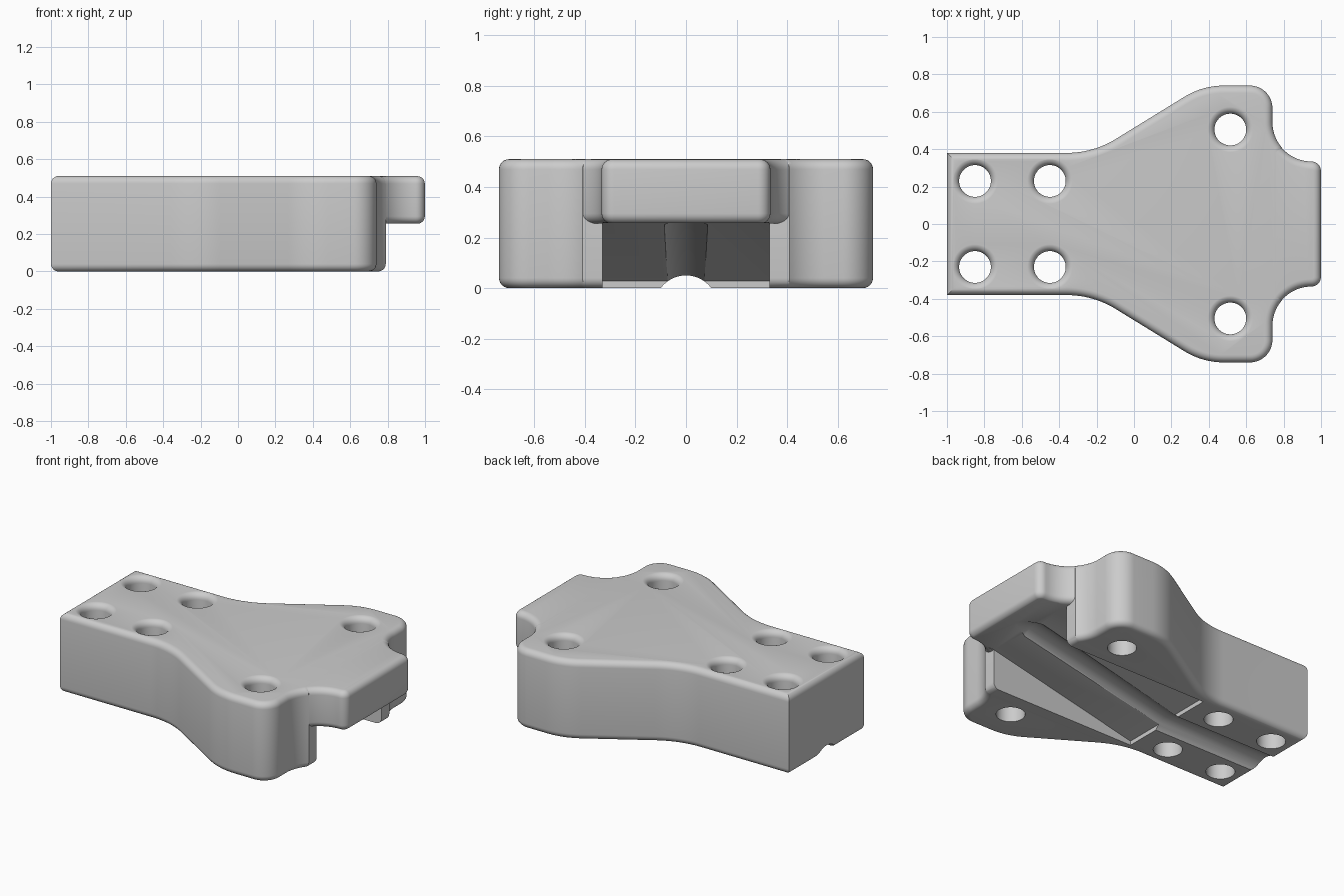
import bpy, bmesh, math
from mathutils import Vector

if "Cube" in bpy.data.objects:
    bpy.data.objects.remove(bpy.data.objects["Cube"])

TOP, R = 0.51, 0.04
grey = bpy.data.materials.new("light grey")
grey.diffuse_color = (0.6, 0.6, 0.6, 1)
grey.use_nodes = True
grey.node_tree.nodes["Principled BSDF"].inputs["Base Color"].default_value = grey.diffuse_color


def loft(name, rings):
    """Solid made of matching closed rings with flat end caps."""
    bm = bmesh.new()
    vs = [[bm.verts.new(p) for p in ring] for ring in rings]
    n = len(vs[0])
    for a, b in zip(vs, vs[1:]):
        for i in range(n):
            j = (i + 1) % n
            bm.faces.new((a[i], a[j], b[j], b[i]))
    bm.faces.new(vs[0])
    bm.faces.new(vs[-1])
    bmesh.ops.recalc_face_normals(bm, faces=bm.faces)
    me = bpy.data.meshes.new(name)
    bm.to_mesh(me)
    bm.free()
    me.materials.append(grey)
    ob = bpy.data.objects.new(name, me)
    bpy.context.collection.objects.link(ob)
    return ob


def arc(cx, cy, r, a0, a1, n=12):
    return [(cx + r * math.cos(math.radians(a0 + (a1 - a0) * i / n)),
             cy + r * math.sin(math.radians(a0 + (a1 - a0) * i / n))) for i in range(n + 1)]


def mirrored(half):
    """Close an upper half outline with its reflection in y."""
    pts = half + [(x, -y) for x, y in reversed(half)]
    return [p for i, p in enumerate(pts) if math.dist(p, pts[i - 1]) > 1e-4]


def inset(pts, d):
    """Offset a clockwise outline inward with mitred corners."""
    out = []
    for i, p in enumerate(pts):
        p = Vector(p)
        e1 = (p - Vector(pts[i - 1])).normalized()
        e2 = (Vector(pts[(i + 1) % len(pts)]) - p).normalized()
        n1, n2 = Vector((e1.y, -e1.x)), Vector((e2.y, -e2.x))
        out.append(p + (n1 + n2) * d / (1 + n1.dot(n2)))
    return out


def rounded_slab(name, pts, z0, z1):
    """Extruded outline with rounded top and bottom edges."""
    steps = [math.pi / 2 * k / 6 for k in range(7)]
    levels = [(R * (1 - math.sin(a)), z0 + R * (1 - math.cos(a))) for a in steps]
    levels += [(d, z0 + z1 - z) for d, z in reversed(levels)]
    return loft(name, [[(x, y, z) for x, y in inset(pts, d)] for d, z in levels])


def boolean(target, tool, op):
    m = target.modifiers.new(op, 'BOOLEAN')
    m.object, m.operation, m.solver = tool, op, 'EXACT'
    bpy.context.view_layer.objects.active = target
    bpy.ops.object.modifier_apply(modifier=m.name)
    bpy.data.objects.remove(tool)


# Main body: narrow shank, flared shoulders, rounded ears, scooped front corners
scoop = arc(0.95, 0.545, 0.21, 180, 270, 20)
half = [(-1, 0.38)]
half += arc(-0.36, 0.88, 0.5, -90, -58)
half += arc(0.48, 0.34, 0.4, 122, 90)
half += arc(0.62, 0.62, 0.12, 90, 0)
clip = math.sqrt(0.21 ** 2 - 0.16 ** 2)
body = rounded_slab("bracket_body",
                    mirrored(half + [p for p in scoop if p[0] < 0.785] + [(0.79, 0.545 - clip)]),
                    0, TOP)

# Overhanging tongue
tongue_half = [(0.6, 0.545)] + scoop + arc(0.95, 0.285, 0.05, 90, 0, 8)
tongue = rounded_slab("tongue", inset(mirrored(tongue_half), 0.001), 0.255, TOP - 0.001)
boolean(body, tongue, 'UNION')

# Sloping channel underneath
side = [(-0.25, -0.1), (-0.25, 0.027), (0.79, 0.257), (1.2, 0.257), (1.2, -0.1)]
channel = loft("channel_cutter", [[(x, y, z) for x, z in side] for y in (-0.33, 0.33)])
boolean(body, channel, 'DIFFERENCE')

# Round groove that follows the underside and then the slope
path = [(-1.1, -0.075), (-0.25, -0.075), (0.76, 0.16), (0.92, 0.125)]
groove = loft("groove_cutter", [[(x, y, z + c) for y, z in arc(0, 0, 0.125, 0, 352.5, 47)]
                                for x, c in path])
boolean(body, groove, 'DIFFERENCE')

# Bolt holes with rounded upper rims
profile = [(0.085, -0.1)]
profile += [(0.085 + R * (1 - math.cos(a)), TOP - R + R * math.sin(a) + 0.0005)
            for a in [math.pi / 2 * k / 6 for k in range(7)]]
profile += [(0.125, 0.6)]
for hx, hy in ((-0.85, 0.23), (-0.45, 0.23), (0.515, 0.505)):
    for s in (1, -1):
        hole = loft("hole_cutter", [[(x, y, z) for x, y in arc(hx, s * hy, r, 0, 352.5, 47)]
                                    for r, z in profile])
        boolean(body, hole, 'DIFFERENCE')

bpy.ops.object.select_all(action='DESELECT')
body.select_set(True)
bpy.context.view_layer.objects.active = body
bpy.ops.object.shade_smooth_by_angle(angle=math.radians(30))
